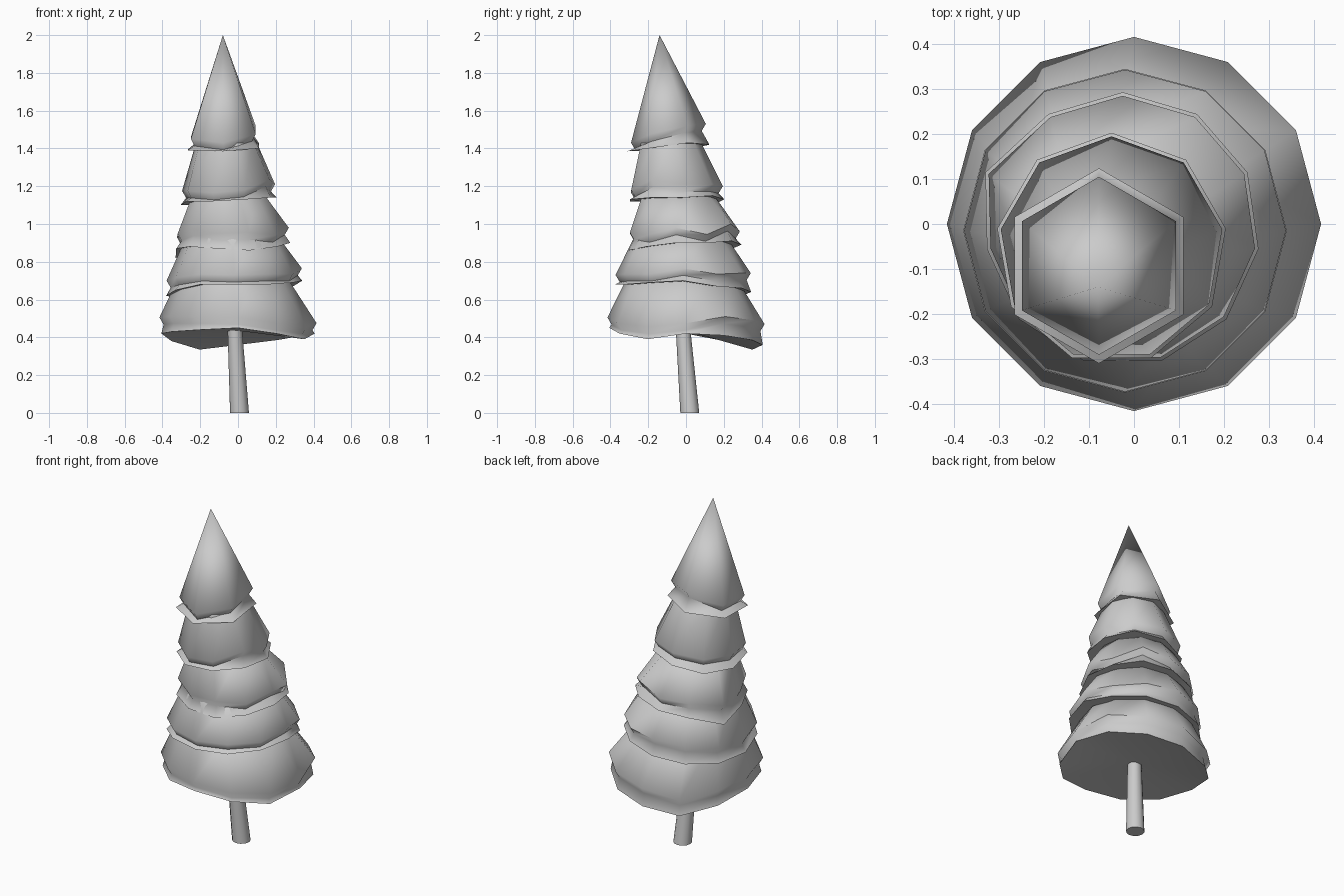
import bpy, bmesh
from math import cos, sin, pi

if "Cube" in bpy.data.objects:
    bpy.data.objects.remove(bpy.data.objects["Cube"])


def ring(bm, cx, cy, r, zs):
    """Polygon ring, starting at +y and going clockwise, one height per corner."""
    n = len(zs)
    return [bm.verts.new((cx + r * cos(pi / 2 - 2 * pi * k / n),
                          cy + r * sin(pi / 2 - 2 * pi * k / n), z))
            for k, z in enumerate(zs)]


def skin(name, rings, bm, angle):
    """Bridge successive rings (or single points), cap open ends, and shade."""
    for a, b in zip(rings, rings[1:]):
        n = max(len(a), len(b))
        for k in range(n):
            j = (k + 1) % n
            if len(a) == 1:
                bm.faces.new((a[0], b[k], b[j]))
            elif len(b) == 1:
                bm.faces.new((a[k], b[0], a[j]))
            else:
                bm.faces.new((a[k], b[k], b[j], a[j]))
    for cap in (rings[0], rings[-1]):
        if len(cap) > 2:
            bm.faces.new(cap)
    bmesh.ops.recalc_face_normals(bm, faces=bm.faces)
    me = bpy.data.meshes.new(name)
    bm.to_mesh(me)
    bm.free()
    ob = bpy.data.objects.new(name, me)
    bpy.context.collection.objects.link(ob)
    bpy.ops.object.select_all(action='DESELECT')
    ob.select_set(True)
    bpy.context.view_layer.objects.active = ob
    bpy.ops.object.shade_smooth_by_angle(angle=angle)
    return ob


def tier(name, top, rim, skirt_r, rim_z, skirt_z, spike=None):
    """Cone layer: top ring or point, ragged rim, recessed lip, lower skirt."""
    bm = bmesh.new()
    tx, ty, tr, tz = top
    cx, cy, r = rim
    n = len(rim_z)
    first = ring(bm, tx, ty, tr, [tz] * n) if tr else [bm.verts.new((tx, ty, tz))]
    rings = [first,
             ring(bm, cx, cy, r, rim_z),
             ring(bm, cx, cy, r - 0.022, [z - 0.037 for z in rim_z]),
             ring(bm, cx, cy, skirt_r, skirt_z),
             [bm.verts.new((cx, cy, max(skirt_z) - 0.015))]]
    if spike is not None:  # one corner pulled outward
        for rg, drop in zip(rings[1:4], (0, 0, 0.03)):
            rg[spike].co.x -= 0.028
            rg[spike].co.z -= drop
    skin(name, rings, bm, 1.1)


# Leaning foliage layers, bottom to top
tier("foliage_1", (-0.03, -0.025, 0.275, 0.74), (0, 0, 0.416), 0.406,
     [.47, .49, .51, .475, .455, .475, .505, .51, .51, .505, .47, .43],
     [.36, .385, .41, .42, .39, .42, .45, .44, .43, .42, .38, .335])
tier("foliage_2", (-0.03, -0.03, 0.245, 0.93), (-0.02, -0.015, 0.358), 0.36,
     [.74, .74, .735, .765, .735, .735, .73, .735, .715, .70, .70, .72],
     [.64, .66, .67, .70, .69, .68, .68, .68, .65, .62, .61, .62])
tier("foliage_3", (-0.05, -0.045, 0.195, 1.15), (-0.025, -0.012, 0.297), 0.305,
     [.96, 1.0, .945, .98, .94, .955, .95, .975, .95, .93, .95],
     [.89, .91, .90, .90, .88, .86, .87, .88, .87, .85, .87], spike=9)
tier("foliage_4", (-0.062, -0.085, 0.16, 1.44), (-0.05, -0.055, 0.25), 0.258,
     [1.20, 1.21, 1.21, 1.235, 1.18, 1.165, 1.175, 1.175, 1.18],
     [1.13, 1.15, 1.14, 1.14, 1.13, 1.12, 1.12, 1.10, 1.10])
tier("foliage_top", (-0.08, -0.14, 0, 2.0), (-0.078, -0.093, 0.198), 0.217,
     [1.53, 1.52, 1.475, 1.43, 1.45, 1.46],
     [1.42, 1.43, 1.40, 1.385, 1.39, 1.395])

# Tapered, leaning trunk
bm = bmesh.new()
skin("trunk", [ring(bm, -0.02, -0.02, 0.037, [0.5] * 12),
               ring(bm, 0.008, 0.02, 0.05, [0.0] * 12)], bm, 0.72)
